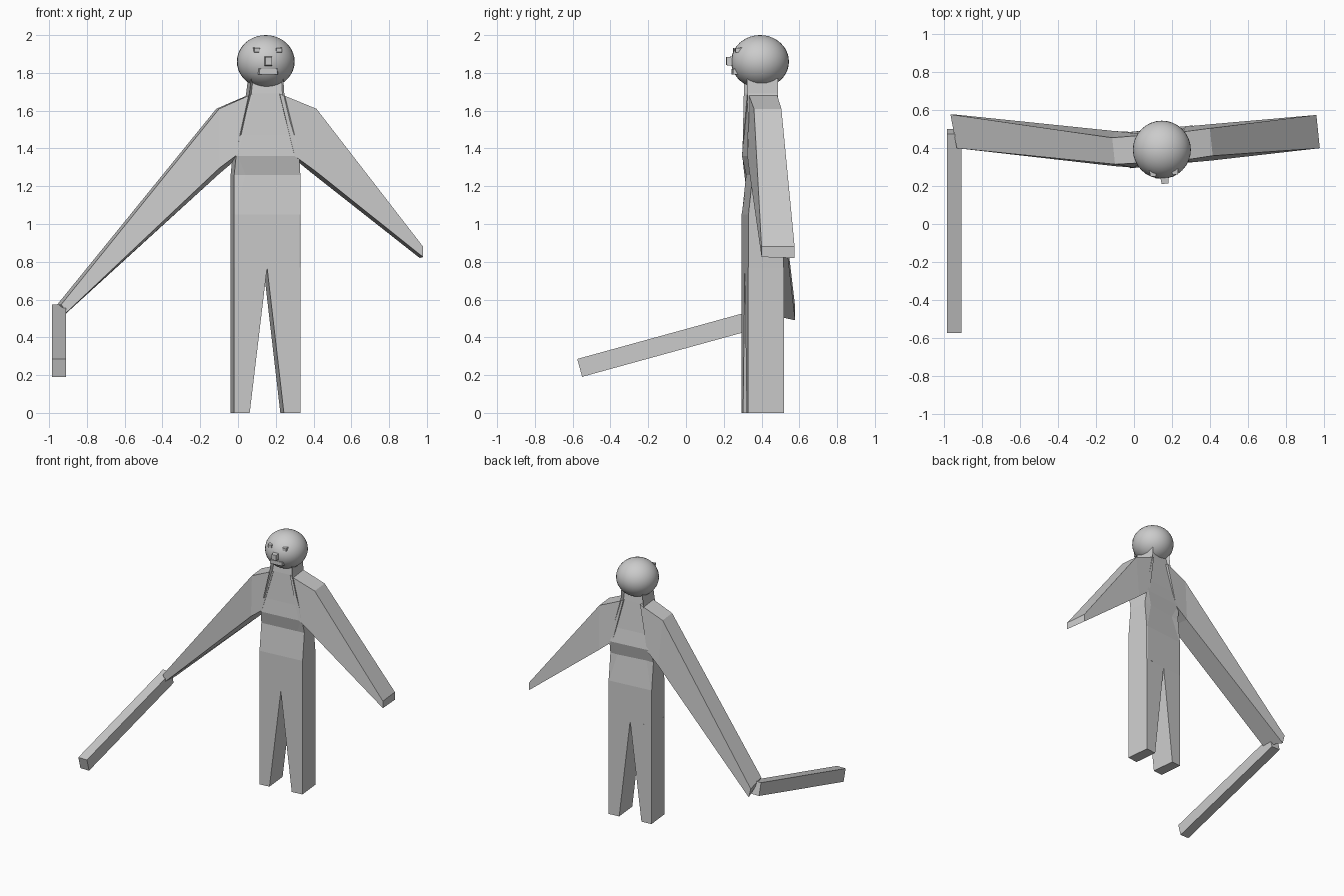
import bpy, bmesh, math
from mathutils import Vector, Matrix

cube = bpy.data.objects.get("Cube")
if cube:
    bpy.data.objects.remove(cube)

grey = bpy.data.materials.new("plain grey")
grey.use_nodes = True
GREY = (0.6, 0.6, 0.6, 1)
grey.diffuse_color = GREY
grey.node_tree.nodes["Principled BSDF"].inputs["Base Color"].default_value = GREY


def finish(name, bm):
    bmesh.ops.recalc_face_normals(bm, faces=bm.faces)
    mesh = bpy.data.meshes.new(name)
    bm.to_mesh(mesh)
    bm.free()
    mesh.materials.append(grey)
    obj = bpy.data.objects.new(name, mesh)
    bpy.context.collection.objects.link(obj)
    return obj


def loft(name, rings):
    """Skin a series of equal rings and cap both ends."""
    bm = bmesh.new()
    loops = [[bm.verts.new(p) for p in ring] for ring in rings]
    n = len(loops[0])
    for a, b in zip(loops, loops[1:]):
        for i in range(n):
            j = (i + 1) % n
            bm.faces.new((a[i], a[j], b[j], b[i]))
    bm.faces.new(loops[0])
    bm.faces.new(loops[-1])
    return finish(name, bm)


def front_y(x):
    # the body is turned slightly about z
    return 0.294 + 0.1 * (x + 0.02)


def section(z, x0, x1, pinch=0.0, depth=0.19, chamfer=0.0):
    """Horizontal body section; pinch draws the front and back faces in."""
    out = []
    for x, side in ((x0, 1), (x1, -1)):
        f = front_y(x)
        back = -0.1 * depth
        a = (x, f + chamfer * 0.4, z)
        b = (x + side * chamfer, front_y(x + side * chamfer) + pinch, z)
        c = (x + back + side * chamfer, f + depth - pinch, z)
        d = (x + back, f + depth - chamfer * 0.4, z)
        out.append([a, b, c, d])
    r, l = out
    return [r[3], r[0], r[1], l[1], l[0], l[3], l[2], r[2]]


# torso: hips, pinched waist, chest, shoulders, neck
loft("torso", [
    section(0.77, -0.02, 0.33, 0, 0.19, 0.005),
    section(1.05, -0.02, 0.33, 0, 0.19, 0.005),
    section(1.26, -0.02, 0.33, 0.025, 0.19, 0.06),
    section(1.36, -0.01, 0.325, 0, 0.19, 0.01),
    section(1.47, 0.01, 0.30, 0.01, 0.18, 0.01),
    section(1.69, 0.06, 0.245, 0.025, 0.17, 0.01),
    section(1.77, 0.07, 0.24, 0.035, 0.17, 0.01),
])

# legs: wedges widening towards the crotch
for name, outer, inner in (("right_leg", -0.02, 0.062), ("left_leg", 0.33, 0.243)):
    rings = []
    for z, xi in ((0, inner), (0.77, 0.154)):
        rings.append([(outer, front_y(outer), z), (xi, front_y(xi), z),
                      (xi - 0.019, front_y(xi) + 0.19, z),
                      (outer - 0.019, front_y(outer) + 0.19, z)])
    loft(name, rings)

# arms: rings run top front, top back, bottom back, bottom front
loft("left_arm", [
    [(0.22, 0.33, 1.69), (0.21, 0.48, 1.69), (0.28, 0.515, 1.36), (0.30, 0.325, 1.36)],
    [(0.415, 0.36, 1.61), (0.40, 0.505, 1.61), (0.39, 0.525, 1.27), (0.41, 0.335, 1.28)],
    [(0.98, 0.40, 0.88), (0.962, 0.575, 0.88), (0.962, 0.575, 0.82), (0.98, 0.40, 0.825)],
])
loft("right_arm", [
    [(0.08, 0.325, 1.69), (0.07, 0.47, 1.69), (0.0, 0.485, 1.35), (0.0, 0.297, 1.37)],
    [(-0.10, 0.315, 1.61), (-0.115, 0.455, 1.61), (-0.10, 0.49, 1.265), (-0.10, 0.305, 1.295)],
    [(-0.935, 0.40, 0.575), (-0.968, 0.578, 0.56), (-0.95, 0.578, 0.49), (-0.91, 0.40, 0.53)],
])


def block(name, centre, size, rotation, taper=1.0):
    """Box whose -y face may be tapered."""
    bm = bmesh.new()
    bmesh.ops.create_cube(bm, size=1)
    for v in bm.verts:
        k = taper if v.co.y < 0 else 1
        v.co = Vector((v.co.x * size[0] * k, v.co.y * size[1], v.co.z * size[2] * k))
    bm.transform(Matrix.Translation(centre) @ rotation.to_4x4())
    return finish(name, bm)


# long club held in the right hand
block("club", (-0.948, -0.0375, 0.383), (0.075, 1.09, 0.098),
      Matrix.Rotation(math.radians(15.4), 3, "X"))

# head
bm = bmesh.new()
bmesh.ops.create_uvsphere(bm, u_segments=32, v_segments=20, radius=1)
bm.transform(Matrix.Translation((0.147, 0.392, 1.86)) @ Matrix.Diagonal((0.153, 0.153, 0.14, 1)))
head = finish("head", bm)
for poly in head.data.polygons:
    poly.use_smooth = True

# face
turn = Matrix.Rotation(math.radians(5.7), 3, "Z")
for name, x, y in (("right_eye", 0.10, 0.268), ("left_eye", 0.216, 0.278)):
    block(name, (x, y, 1.92), (0.038, 0.035, 0.028), turn, 0.75)
block("nose", (0.161, 0.235, 1.862), (0.044, 0.045, 0.052), turn, 0.8)
block("mouth", (0.159, 0.262, 1.807), (0.11, 0.035, 0.033), turn, 0.88)
